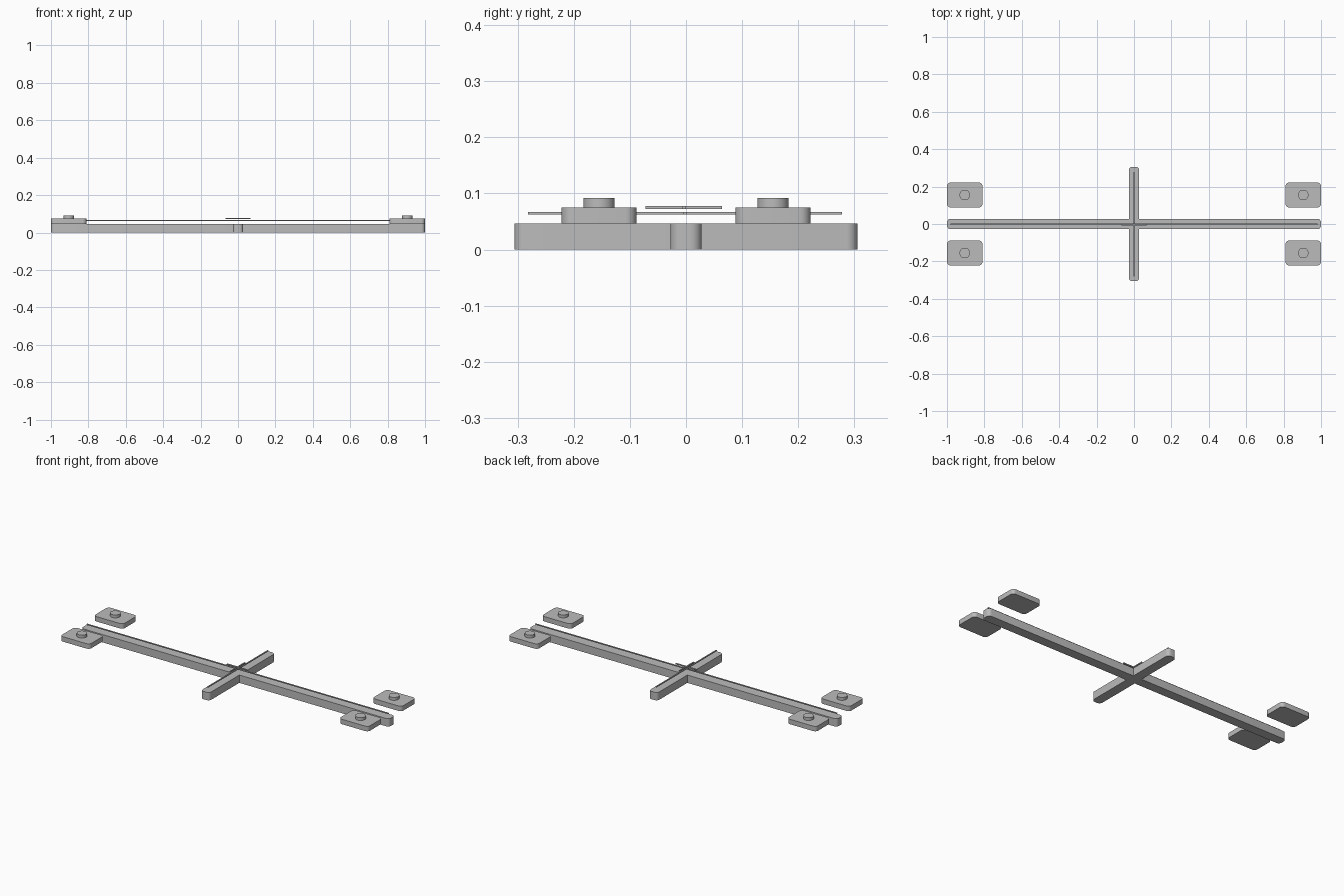
import bpy
import bmesh
from math import cos, sin, pi

default = bpy.data.objects.get("Cube")
if default:
    bpy.data.objects.remove(default, do_unlink=True)

grey = bpy.data.materials.new("plain grey")
grey.use_nodes = True
colour = (0.5, 0.5, 0.5, 1)
grey.diffuse_color = colour
grey.node_tree.nodes["Principled BSDF"].inputs["Base Color"].default_value = colour


def corner(x, y, r, steps=6):
    """Rounded outer corner in the first quadrant."""
    return [(x - r + r * cos(a), y - r + r * sin(a))
            for a in (i * pi / 2 / steps for i in range(steps + 1))]


def four_fold(quarter):
    """Mirror a first-quadrant outline into a closed loop."""
    half = quarter + [(-x, y) for x, y in reversed(quarter)]
    return half + [(-x, -y) for x, y in half]


def prism(name, outline, z0, z1, centre=(0, 0)):
    """Extrude an outline from z0 to z1."""
    bm = bmesh.new()
    base = bm.faces.new([bm.verts.new((x, y, 0)) for x, y in outline])
    top = bmesh.ops.extrude_face_region(bm, geom=[base])["geom"]
    bmesh.ops.translate(bm, vec=(0, 0, z1 - z0),
                        verts=[v for v in top if isinstance(v, bmesh.types.BMVert)])
    bmesh.ops.recalc_face_normals(bm, faces=bm.faces)
    mesh = bpy.data.meshes.new(name)
    bm.to_mesh(mesh)
    bm.free()
    mesh.materials.append(grey)
    obj = bpy.data.objects.new(name, mesh)
    obj.location = (centre[0], centre[1], z0)
    bpy.context.collection.objects.link(obj)
    bpy.ops.object.select_all(action="DESELECT")
    obj.select_set(True)
    bpy.context.view_layer.objects.active = obj
    bpy.ops.object.shade_smooth_by_angle()
    return obj


def cross(length, depth, w, r=0):
    """Outline of a plus shape with optionally rounded ends."""
    if r:
        quarter = corner(length, w, r) + [(w, w)] + corner(w, depth, r)
    else:
        quarter = [(length, w), (w, w), (w, depth)]
    return four_fold(quarter)


# Main crossed beams
prism("crossed_beams", cross(1, 0.306, 0.028, 0.02), 0, 0.046)

# Thin line cross floating above the beams, and the small centre mark
prism("line_cross", cross(0.98, 0.28, 0.0035), 0.062, 0.067, (0, -0.002))
prism("centre_mark", cross(0.068, 0.068, 0.0035), 0.072, 0.078, (0, -0.004))

# Corner pads with round studs
pad = four_fold(corner(0.095, 0.067, 0.02))
stud = four_fold(corner(0.028, 0.028, 0.028, 8)[1:-1] + [(0.002, 0.028)])
stud = [(0.028 * cos(i * pi / 16), 0.028 * sin(i * pi / 16)) for i in range(32)]
for x, side in ((-0.905, "right"), (0.905, "left")):
    for y, end in ((-0.155, "front"), (0.155, "back")):
        prism(f"{end}_{side}_pad", pad, 0.046, 0.075, (x, y))
        prism(f"{end}_{side}_stud", stud, 0.075, 0.092, (x, y))
